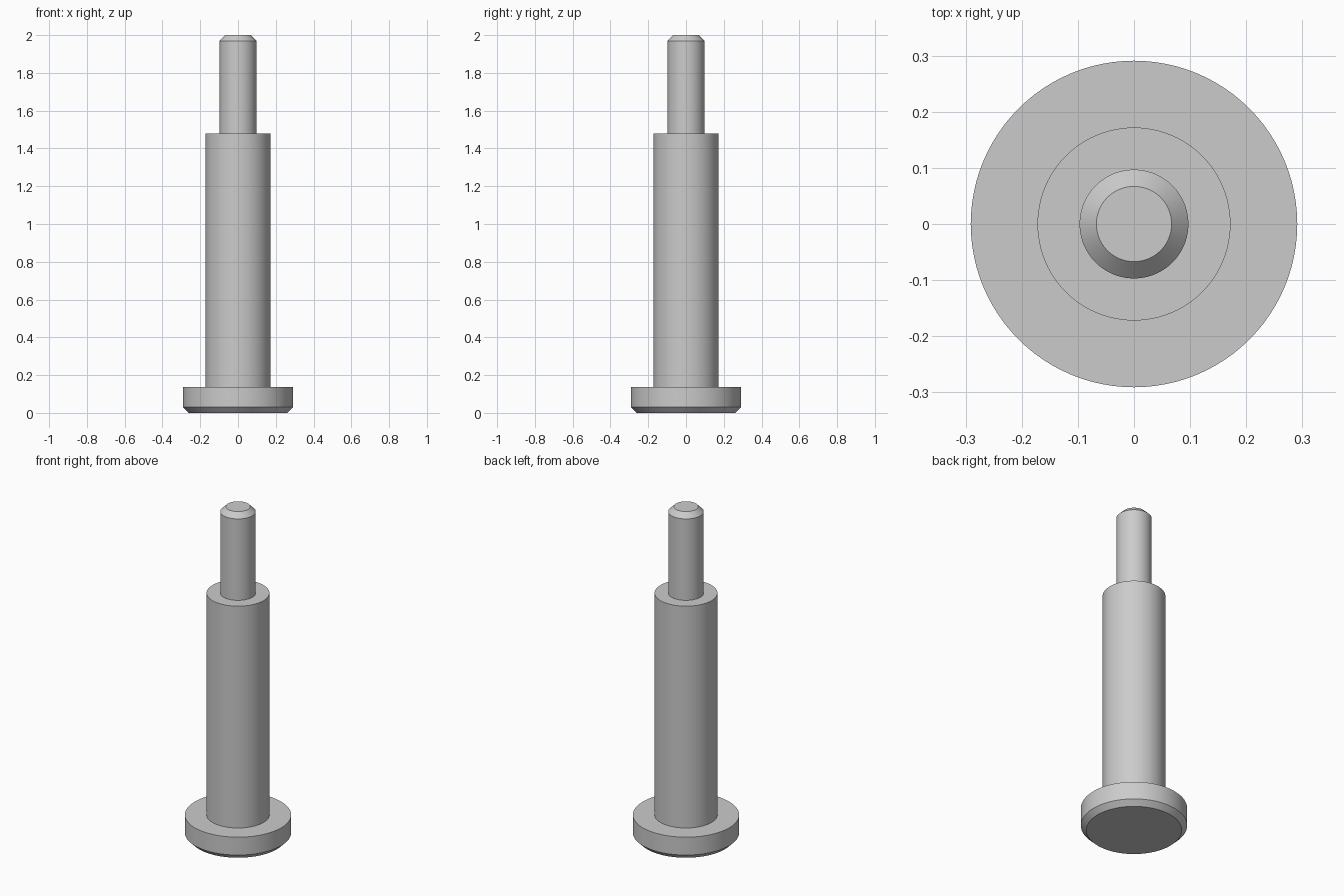
import bpy
import bmesh
import math

cube = bpy.data.objects.get("Cube")
if cube:
    bpy.data.objects.remove(cube, do_unlink=True)

SEGMENTS = 96
HEAD_R, SHANK_R, PIN_R = 0.291, 0.172, 0.097
HEAD_TOP, SHANK_TOP, PIN_TOP = 0.138, 1.478, 2.0
CHAMFER = 0.03

# Plain grey metal
steel = bpy.data.materials.new("grey steel")
steel.use_nodes = True
colour = (0.6, 0.6, 0.6, 1)
steel.diffuse_color = colour
steel.node_tree.nodes["Principled BSDF"].inputs["Base Color"].default_value = colour


def lathe(name, profile, material):
    """Revolve a (radius, height) profile about z and cap both ends."""
    bm = bmesh.new()
    rings = []
    for r, z in profile:
        angles = [math.tau * i / SEGMENTS for i in range(SEGMENTS)]
        rings.append([bm.verts.new((r * math.cos(a), r * math.sin(a), z)) for a in angles])
    for low, high in zip(rings, rings[1:]):
        for i in range(SEGMENTS):
            j = (i + 1) % SEGMENTS
            bm.faces.new((low[i], low[j], high[j], high[i]))
    bm.faces.new(rings[0][::-1])
    bm.faces.new(rings[-1])
    mesh = bpy.data.meshes.new(name)
    bm.to_mesh(mesh)
    bm.free()
    mesh.materials.append(material)
    obj = bpy.data.objects.new(name, mesh)
    bpy.context.collection.objects.link(obj)
    bpy.ops.object.select_all(action="DESELECT")
    obj.select_set(True)
    bpy.context.view_layer.objects.active = obj
    bpy.ops.object.shade_smooth_by_angle(angle=math.radians(30))
    return obj


# One turned piece: chamfered head, shank, and chamfered pin end
lathe("shoulder_pin", [
    (HEAD_R - CHAMFER, 0),
    (HEAD_R, CHAMFER),
    (HEAD_R, HEAD_TOP),
    (SHANK_R, HEAD_TOP),
    (SHANK_R, SHANK_TOP),
    (PIN_R, SHANK_TOP),
    (PIN_R, PIN_TOP - CHAMFER),
    (PIN_R - CHAMFER, PIN_TOP),
], steel)
